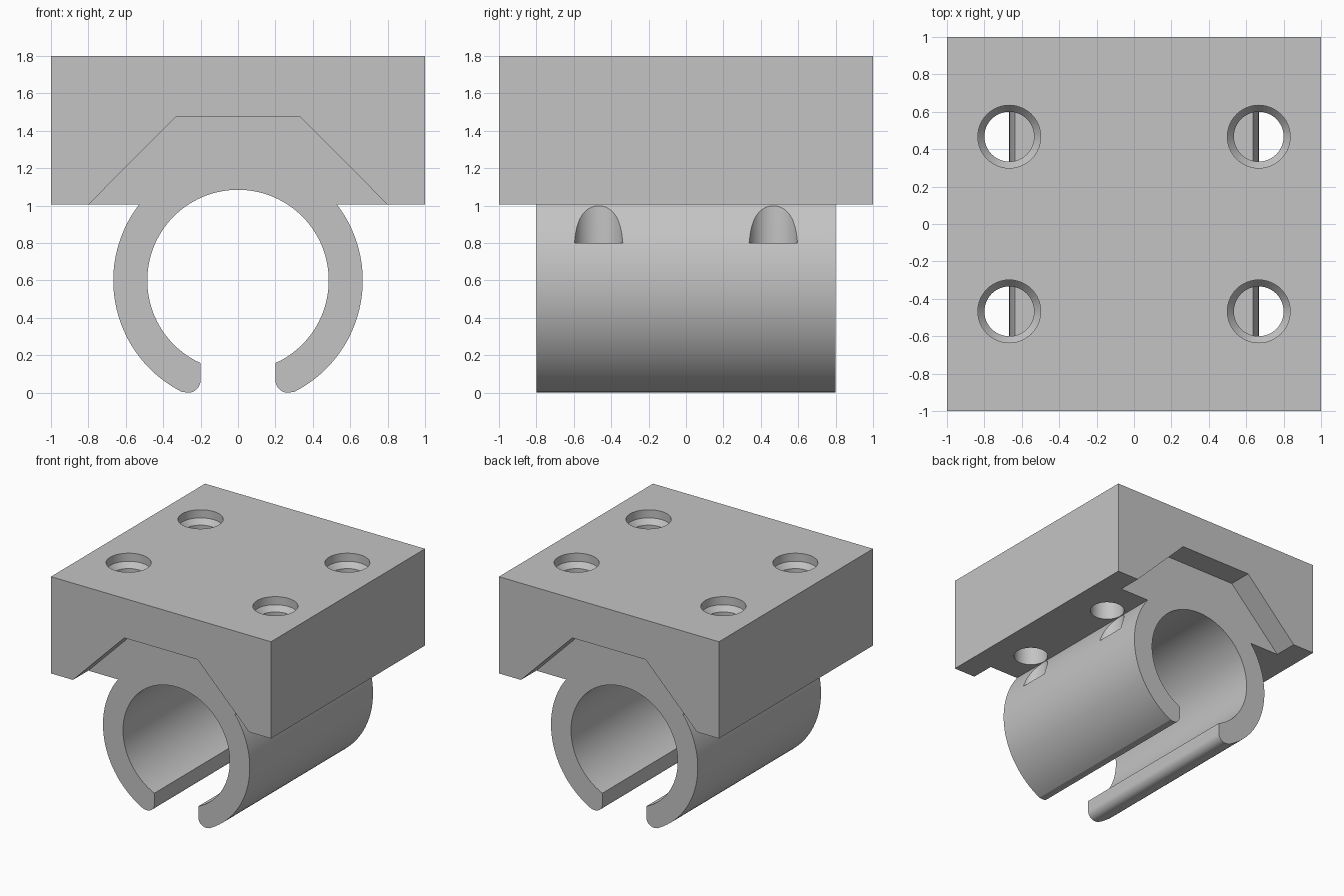
import bpy
import bmesh
from math import sin, cos, pi, asin, atan2, sqrt

cube = bpy.data.objects.get("Cube")
if cube:
    bpy.data.objects.remove(cube, do_unlink=True)

GREY = (0.55, 0.55, 0.55, 1)
grey = bpy.data.materials.new("plain grey")
grey.use_nodes = True
grey.diffuse_color = GREY
grey.node_tree.nodes["Principled BSDF"].inputs["Base Color"].default_value = GREY

TOP, BASE = 1.8, 1.005            # mounting block heights
AXIS, OUTER, INNER = 0.6, 0.667, 0.485   # clip ring
GAP, TIP = 0.2, 0.067             # clip opening and rounded lip
CLIP_END = 0.8


def arc(cx, cz, r, start, end, steps):
    return [(cx + r * cos(start + (end - start) * i / steps),
             cz + r * sin(start + (end - start) * i / steps))
            for i in range(steps + 1)]


def new_object(name, bm):
    bmesh.ops.recalc_face_normals(bm, faces=bm.faces)
    mesh = bpy.data.meshes.new(name)
    bm.to_mesh(mesh)
    bm.free()
    obj = bpy.data.objects.new(name, mesh)
    bpy.context.collection.objects.link(obj)
    mesh.materials.append(grey)
    return obj


def extrude_profile(name, points, y0, y1):
    bm = bmesh.new()
    face = bm.faces.new([bm.verts.new((x, y0, z)) for x, z in points])
    result = bmesh.ops.extrude_face_region(bm, geom=[face])
    verts = [v for v in result["geom"] if isinstance(v, bmesh.types.BMVert)]
    bmesh.ops.translate(bm, verts=verts, vec=(0, y1 - y0, 0))
    return new_object(name, bm)


def lathe(name, profile, x, y, sides=48):
    bm = bmesh.new()
    rings = [[bm.verts.new((x + r * cos(2 * pi * i / sides),
                            y + r * sin(2 * pi * i / sides), z))
              for i in range(sides)] for r, z in profile]
    for a, b in zip(rings, rings[1:]):
        for i in range(sides):
            j = (i + 1) % sides
            bm.faces.new((a[i], a[j], b[j], b[i]))
    bm.faces.new(rings[0])
    bm.faces.new(rings[-1])
    return new_object(name, bm)


def cut(obj, cutter):
    mod = obj.modifiers.new("cut", "BOOLEAN")
    mod.operation = "DIFFERENCE"
    mod.solver = "EXACT"
    mod.object = cutter
    bpy.context.view_layer.objects.active = obj
    bpy.ops.object.modifier_apply(modifier=mod.name)
    bpy.data.objects.remove(cutter, do_unlink=True)


# Block and clip share one outline: half of it, then mirrored
tip_x = GAP + TIP
tip_angle = atan2(TIP - AXIS, tip_x)
inner_start = -atan2(sqrt(INNER ** 2 - GAP ** 2), GAP)
half = [(1, TOP), (1, BASE)]
half += arc(0, AXIS, OUTER, asin((BASE - AXIS) / OUTER), tip_angle, 40)
half += arc(tip_x, TIP, TIP, tip_angle, -pi, 12)[1:]
half += arc(0, AXIS, INNER, inner_start, pi / 2, 48)
outline = half + [(-x, z) for x, z in reversed(half[:-1])]
body = extrude_profile("clip_mount", outline, -1, 1)

# Bevelled recess above the clip at both ends
recess = [(0.8, -0.1), (0.8, BASE), (0.333, 1.475)]
recess += [(-x, z) for x, z in reversed(recess)]
for side in (-1, 1):
    cut(body, extrude_profile("end_recess", recess, side * CLIP_END, side * 1.1))

# Four stepped screw holes that also bite into the clip wall
screw = [(0.168, TOP + 0.1), (0.168, TOP - 0.067),
         (0.133, TOP - 0.11), (0.133, 0.8)]
for x in (-0.667, 0.667):
    for y in (-0.467, 0.467):
        cut(body, lathe("screw_hole", screw, x, y))

# Smooth curved walls, crisp edges
bpy.ops.object.select_all(action="DESELECT")
body.select_set(True)
bpy.context.view_layer.objects.active = body
bpy.ops.object.shade_smooth_by_angle(angle=pi / 9)
